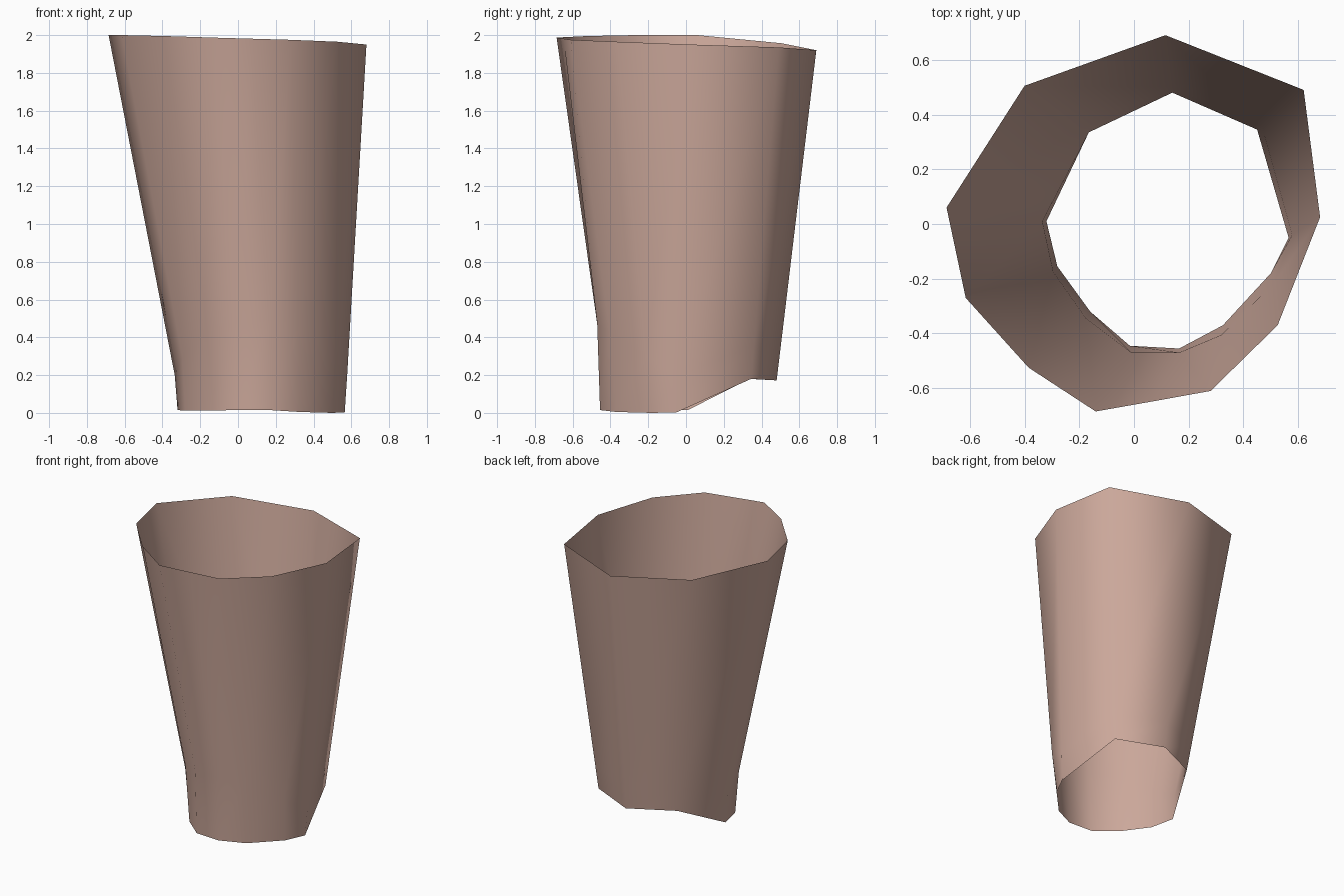
import bpy, bmesh
from mathutils import Vector

# Columns of the sleeve going round counter-clockwise from above:
# top rim point, kink point (None = straight wall), bottom rim point
COLUMNS = [
    ((0.68, 0.025, 1.95), (0.578, -0.04, 0.20), (0.565, -0.05, 0.003)),
    ((0.62, 0.49, 1.935), None, (0.45, 0.345, 0.18)),
    ((0.115, 0.69, 1.92), None, (0.14, 0.48, 0.172)),
    ((-0.40, 0.505, 1.957), None, (-0.165, 0.335, 0.18)),
    ((-0.685, 0.06, 2.0), (-0.335, 0.01, 0.20), (-0.32, 0.01, 0.015)),
    ((-0.615, -0.27, 2.0), (-0.295, -0.175, 0.30), (-0.28, -0.155, 0.012)),
    ((-0.385, -0.525, 1.995), (-0.175, -0.345, 0.42), (-0.16, -0.32, 0.012)),
    ((-0.14, -0.685, 1.987), (-0.01, -0.47, 0.47), (-0.015, -0.445, 0.015)),
    ((0.07, -0.648, 1.981), (0.165, -0.47, 0.47), (0.165, -0.455, 0.015)),
    ((0.28, -0.61, 1.975), (0.32, -0.405, 0.43), (0.325, -0.37, 0.005)),
    ((0.525, -0.37, 1.965), (0.513, -0.215, 0.30), (0.50, -0.18, 0.0)),
]

# Open tapered sleeve, single-sheet wall
bm = bmesh.new()
cols = []
for top, kink, low in COLUMNS:
    top, low = Vector(top), Vector(low)
    kink = Vector(kink) if kink else low.lerp(top, 0.1)
    cols.append([bm.verts.new(p) for p in (low, kink, top)])
for i, a in enumerate(cols):
    b = cols[(i + 1) % len(cols)]
    for k in range(2):
        face = bm.faces.new((a[k], b[k], b[k + 1], a[k + 1]))
        face.smooth = True
mesh = bpy.data.meshes.new("tapered_sleeve")
bm.to_mesh(mesh)
bm.free()

# Dusty pink colour
mat = bpy.data.materials.new("dusty pink")
mat.diffuse_color = (0.60, 0.39, 0.325, 1.0)
mesh.materials.append(mat)
sleeve = bpy.data.objects.new("tapered_sleeve", mesh)
bpy.context.collection.objects.link(sleeve)
